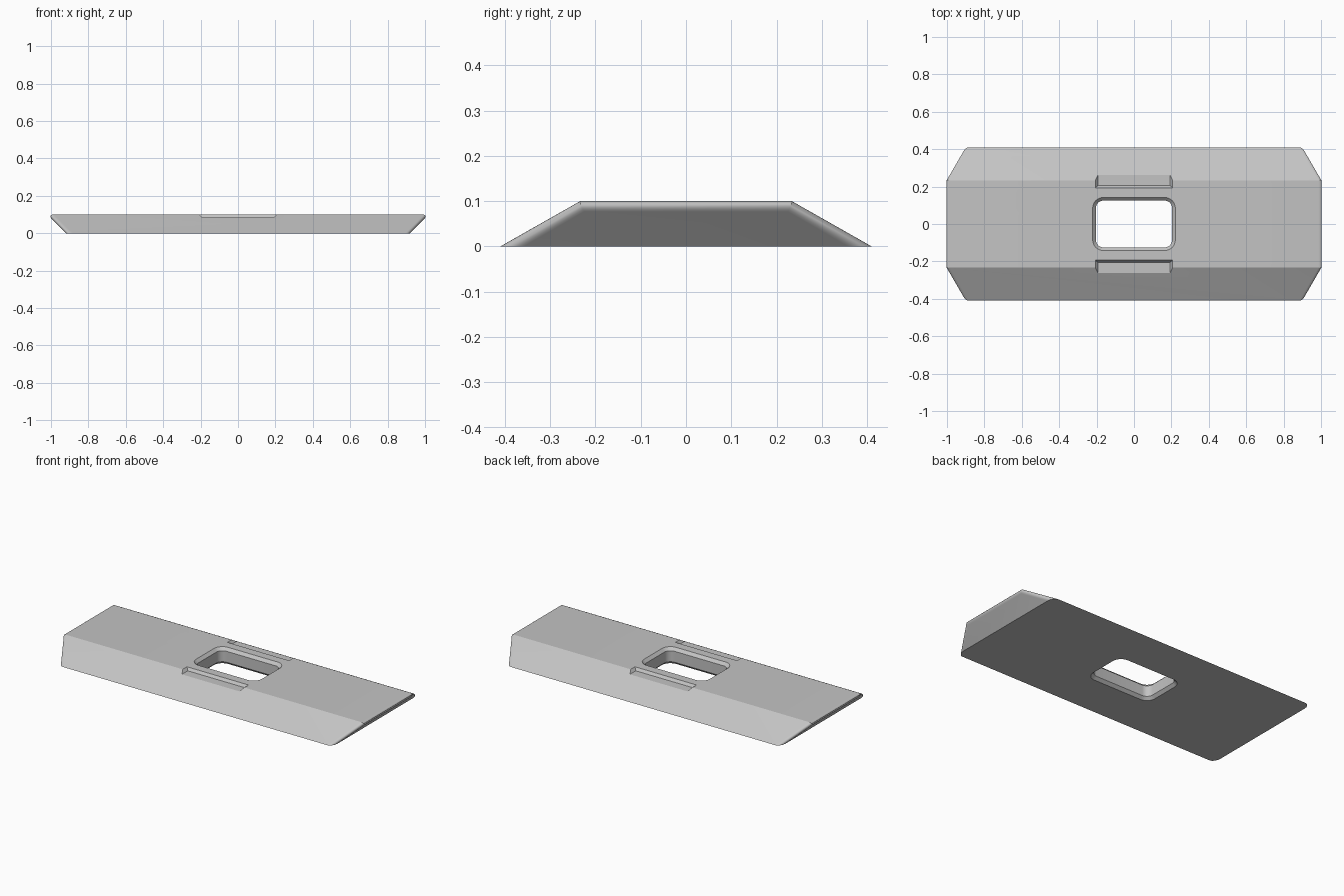
import bpy, bmesh, math

if "Cube" in bpy.data.objects:
    bpy.data.objects.remove(bpy.data.objects["Cube"])

HEIGHT = 0.10
BASE_Y, RIDGE_Y = 0.41, 0.237      # half widths at the bottom and top
BASE_X, TOP_X = 0.919, 1.019       # half lengths before the ends are rounded


def loft(name, rings):
    """Solid skinned through closed rings of equal point count."""
    bm = bmesh.new()
    loops = [[bm.verts.new(p) for p in ring] for ring in rings]
    n = len(loops[0])
    for a, b in zip(loops, loops[1:]):
        for i in range(n):
            j = (i + 1) % n
            bm.faces.new((a[i], a[j], b[j], b[i]))
    bm.faces.new(loops[0][::-1])
    bm.faces.new(loops[-1])
    bmesh.ops.recalc_face_normals(bm, faces=bm.faces[:])
    mesh = bpy.data.meshes.new(name)
    bm.to_mesh(mesh)
    bm.free()
    obj = bpy.data.objects.new(name, mesh)
    bpy.context.collection.objects.link(obj)
    return obj


def rect(x0, x1, y0, y1, z):
    return [(x0, y0, z), (x1, y0, z), (x1, y1, z), (x0, y1, z)]


def rounded_rect(hx, hy, r, z, steps=8):
    pts = []
    for q, (sx, sy) in enumerate([(1, 1), (-1, 1), (-1, -1), (1, -1)]):
        for k in range(steps + 1):
            a = math.pi / 2 * (q + k / steps)
            pts.append((sx * (hx - r) + r * math.cos(a),
                        sy * (hy - r) + r * math.sin(a), z))
    return pts


# Plate: sloped long sides, undercut ends
plate = loft("plate", [rect(-BASE_X, BASE_X, -BASE_Y, BASE_Y, 0),
                       rect(-TOP_X, TOP_X, -RIDGE_Y, RIDGE_Y, HEIGHT)])

# Round the upper and sloping edges of both ends
bm = bmesh.new()
bm.from_mesh(plate.data)
ends = [e for e in bm.edges
        if e.verts[0].co.x * e.verts[1].co.x > 0
        and max(v.co.z for v in e.verts) > 0.05]
bmesh.ops.bevel(bm, geom=ends, offset=0.033, offset_type='OFFSET',
                segments=8, profile=0.5, affect='EDGES', clamp_overlap=False)
bm.to_mesh(plate.data)
bm.free()

# Window through the middle, chamfered above and below
levels = [(-0.02, 0.037), (0.017, 0), (HEIGHT - 0.017, 0), (HEIGHT + 0.02, 0.037)]
cutters = [loft("window_cutter",
                [rounded_rect(0.204 + g, 0.125 + g, 0.04 + g, z) for z, g in levels])]

# Shallow flared notches in the two ridges
for side, label in ((-1, "front"), (1, "back")):
    rings = []
    for z, g in ((HEIGHT - 0.016, 0), (HEIGHT + 0.016, 0.028)):
        ya, yb = sorted((side * (0.206 - g * 0.9), side * 0.32))
        rings.append(rect(-0.192 - g, 0.192 + g, ya, yb, z))
    cutters.append(loft(label + "_notch_cutter", rings))

bpy.context.view_layer.objects.active = plate
plate.select_set(True)
for cutter in cutters:
    mod = plate.modifiers.new(cutter.name, 'BOOLEAN')
    mod.operation = 'DIFFERENCE'
    mod.solver = 'EXACT'
    mod.object = cutter
    bpy.ops.object.modifier_apply(modifier=mod.name)
for cutter in cutters:
    bpy.data.objects.remove(cutter, do_unlink=True)

# Single grey colour
grey = bpy.data.materials.new("light_grey")
grey.diffuse_color = (0.55, 0.55, 0.55, 1)
grey.use_nodes = True
grey.node_tree.nodes["Principled BSDF"].inputs["Base Color"].default_value = grey.diffuse_color
plate.data.materials.clear()
plate.data.materials.append(grey)

bpy.ops.object.shade_smooth_by_angle(angle=math.radians(25))
